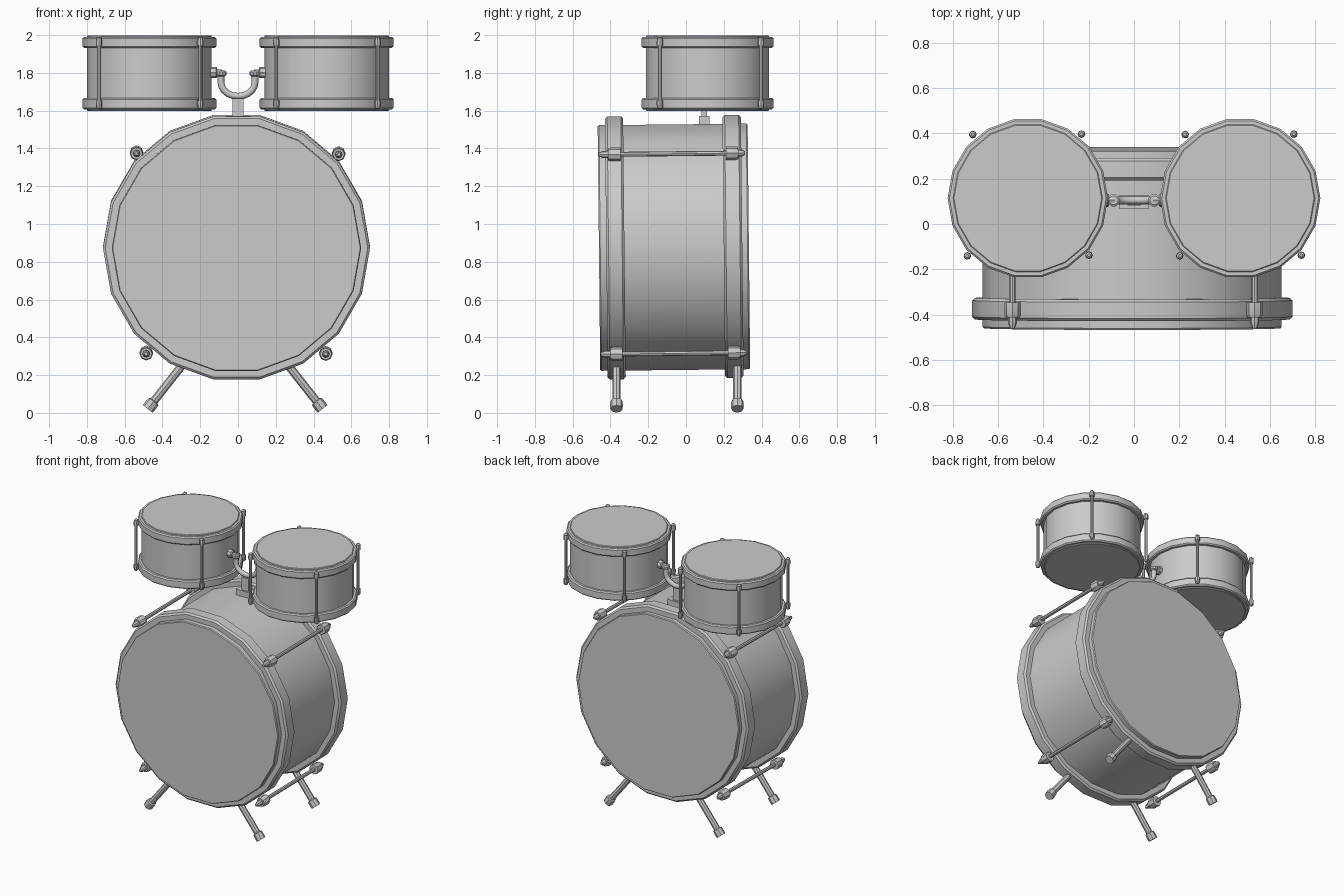
import bpy, bmesh, math
from mathutils import Matrix, Vector

if "Cube" in bpy.data.objects:
    bpy.data.objects.remove(bpy.data.objects["Cube"])


def finish(name, bm):
    bmesh.ops.recalc_face_normals(bm, faces=bm.faces)
    me = bpy.data.meshes.new(name)
    bm.to_mesh(me)
    bm.free()
    me.shade_smooth()
    me.set_sharp_from_angle(angle=math.radians(30))
    ob = bpy.data.objects.new(name, me)
    bpy.context.collection.objects.link(ob)
    return ob


def lathe(name, profile, sides, mat, ring=False):
    """Spin (radius, height) points round local z; ring closes the profile on itself."""
    bm = bmesh.new()
    rows = []
    for r, h in profile:
        rows.append([bm.verts.new(mat @ Vector((r * math.cos(2 * math.pi * i / sides),
                                                r * math.sin(2 * math.pi * i / sides), h)))
                     for i in range(sides)])
    pairs = list(zip(rows, rows[1:]))
    if ring:
        pairs.append((rows[-1], rows[0]))
    else:
        bm.faces.new(rows[0])
        bm.faces.new(rows[-1])
    for a, b in pairs:
        for i in range(sides):
            j = (i + 1) % sides
            bm.faces.new((a[i], a[j], b[j], b[i]))
    return finish(name, bm)


def box(name, center, size):
    bm = bmesh.new()
    bmesh.ops.create_cube(bm, size=1, matrix=Matrix.Translation(center) @ Matrix.Diagonal((*size, 1)))
    return finish(name, bm)


def along(start, direction):
    """Frame at start whose z axis points along direction."""
    return Matrix.Translation(start) @ Vector(direction).to_track_quat('Z', 'Y').to_matrix().to_4x4()


def hoop(name, r_in, r_out, lo, hi, c, mat):
    lathe(name, [(r_in, lo), (r_out - c, lo), (r_out, lo + c), (r_out, hi - c),
                 (r_out - c, hi), (r_in, hi)], 18, mat, ring=True)


def rod(name, lo, hi, r, claws, claw_r, claw_h, mat):
    """Tension rod with tapered ends and two claws."""
    a, b = claws[0] - claw_h, claws[1] + claw_h
    lathe(name, [(r * .7, lo), (r * 1.5, lo + (a - lo) * .5), (r * 1.5, a),
                 (claw_r * .85, a), (claw_r, a + claw_h * .4), (claw_r, a + 2 * claw_h),
                 (r, a + 2 * claw_h), (r, b - 2 * claw_h),
                 (claw_r, b - 2 * claw_h), (claw_r, b - claw_h * .4), (claw_r * .85, b),
                 (r * 1.5, b), (r * 1.5, hi - (hi - b) * .5), (r * .7, hi)], 8, mat)


# Bass drum: lies along y with a very slight tilt
bass = (Matrix.Translation((-.008, -.064, .877)) @ Matrix.Rotation(math.radians(.6), 4, 'X')
        @ Matrix.Rotation(math.radians(-90), 4, 'X'))
lathe("bass_drum_shell", [(.655, -.397), (.66, -.39), (.66, .39), (.655, .397)], 18, bass)
hoop("bass_front_hoop", .64, .707, -.358, -.262, .012, bass)
hoop("bass_back_hoop", .64, .707, .264, .362, .012, bass)
for x, z in ((-.529, .5), (.541, .495), (-.478, -.56), (.473, -.562)):
    # local y of the bass frame points down
    rod("bass_tension_rod", -.395, .382, .013, (-.311, .313), .036, .033,
        bass @ Matrix.Translation((x, -z, 0)))

# Four splayed legs with rubber feet
for s in (-1, 1):
    for y in (-.368, .272):
        m = along((-.015 + s * .463, y, .021), (-s * .62, 0, .785))
        lathe("bass_leg", [(.022, .03), (.022, .36)], 8, m)
        lathe("bass_leg_foot", [(.032, 0), (.034, .02), (.032, .05), (.022, .055)], 8, m)

# Two matching toms
for s, side in ((-1, "left"), (1, "right")):
    tom = Matrix.Translation((s * .469, .114, 1.798))
    lathe(side + "_tom_shell", [(.326, -.2), (.33, -.196), (.33, .196), (.326, .2)], 18, tom)
    hoop(side + "_tom_top_hoop", .31, .354, .134, .193, .008, tom)
    hoop(side + "_tom_bottom_hoop", .31, .354, -.192, -.13, .008, tom)
    for x, y in ((-.243, .281), (.237, .283), (-.267, -.255), (.27, -.252)):
        rod(side + "_tom_tension_rod", -.19, .193, .01, (-.16, .162), .017, .016,
            tom @ Matrix.Translation((x, y, 0)))
    # Bracket joining the tom to the holder tube
    m = along((s * .165, .105, 1.802), (-s, 0, 0))
    lathe(side + "_tom_bracket", [(.03, 0), (.03, .048), (.024, .054), (.015, .054), (.015, .08)], 8, m)
    lathe(side + "_tube_collar", [(.02, 1.782), (.028, 1.788), (.028, 1.806), (.02, 1.812)], 10,
          Matrix.Translation((s * .09, .105, 0)))

# U-shaped holder tube
path = [(-.09, 1.8)] + [(-.09 * math.cos(math.pi * i / 10), 1.75 - .074 * math.sin(math.pi * i / 10))
                        for i in range(11)] + [(.09, 1.8)]
cu = bpy.data.curves.new("tom_holder_tube", 'CURVE')
cu.dimensions = '3D'
cu.bevel_depth = .018
cu.bevel_resolution = 2
cu.use_fill_caps = True
sp = cu.splines.new('POLY')
sp.points.add(len(path) - 1)
for p, (x, z) in zip(sp.points, path):
    p.co = (x, .105, z, 1)
sp.use_smooth = True
bpy.context.collection.objects.link(bpy.data.objects.new("tom_holder_tube", cu))

# Holder post and base plate on the bass drum
box("tom_holder_post", (0, .097, 1.61), (.058, .03, .11))
box("tom_holder_base", (0, .097, 1.543), (.132, .056, .055))
